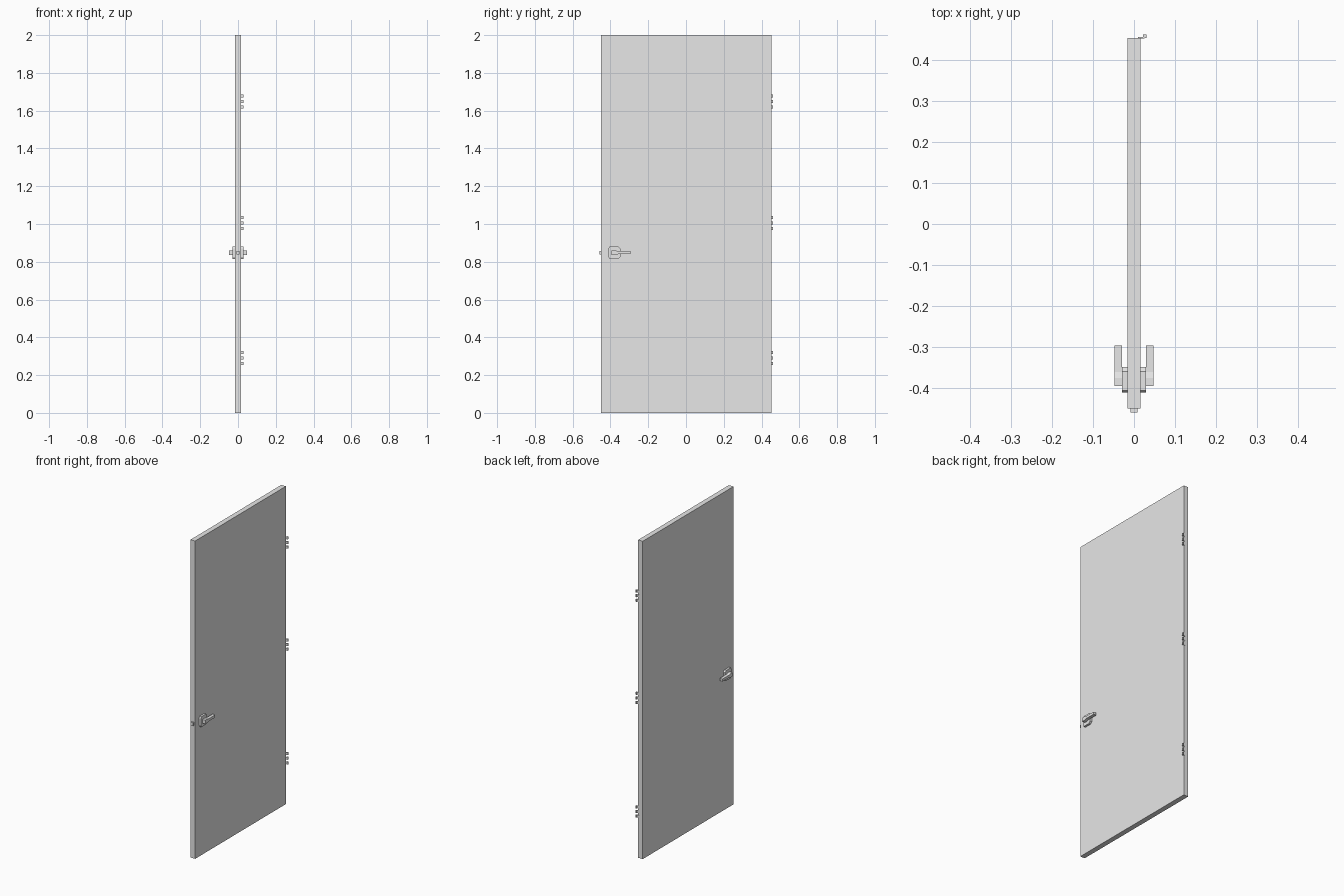
import bpy, bmesh
from mathutils import Vector

cube = bpy.data.objects.get("Cube")
if cube:
    bpy.data.objects.remove(cube)

grey = bpy.data.materials.new("light_grey")
grey.use_nodes = True
grey.diffuse_color = (0.8, 0.8, 0.8, 1)
grey.node_tree.nodes["Principled BSDF"].inputs["Base Color"].default_value = (0.8, 0.8, 0.8, 1)


def finish(name, bm):
    bmesh.ops.recalc_face_normals(bm, faces=bm.faces)
    mesh = bpy.data.meshes.new(name)
    bm.to_mesh(mesh)
    bm.free()
    mesh.materials.append(grey)
    obj = bpy.data.objects.new(name, mesh)
    bpy.context.collection.objects.link(obj)
    return obj


def box(name, x, y, z):
    """Box from its (low, high) range on each axis."""
    bm = bmesh.new()
    bmesh.ops.create_cube(bm, size=1)
    for v in bm.verts:
        v.co = Vector([(a + b) / 2 + c * (b - a) for (a, b), c in zip((x, y, z), v.co)])
    return finish(name, bm)


def plate(name, points, x0, x1):
    """Outline in the y-z plane, extruded along x."""
    bm = bmesh.new()
    face = bm.faces.new([bm.verts.new((x0, y, z)) for y, z in points])
    out = bmesh.ops.extrude_face_region(bm, geom=[face])
    for v in out["geom"]:
        if isinstance(v, bmesh.types.BMVert):
            v.co.x = x1
    return finish(name, bm)


# Door leaf and latch
box("door_leaf", (-0.016, 0.016), (-0.449, 0.453), (0, 2))
box("latch", (-0.008, 0.008), (-0.459, -0.445), (0.838, 0.858))

# Rose outline with clipped corners, and lever with a wider tapered hub
Z = 0.848
RY = -0.379
hw, hh, cut = 0.031, 0.033, 0.011
rose = [(RY - hw, Z - hh + cut), (RY - hw + cut / 2, Z - hh), (RY + hw - cut, Z - hh),
        (RY + hw, Z - hh + cut), (RY + hw, Z + hh - cut), (RY + hw - cut, Z + hh),
        (RY - hw + cut / 2, Z + hh), (RY - hw, Z + hh - cut)]
lever = [(-0.394, Z - 0.012), (-0.375, Z - 0.012), (-0.360, Z - 0.008), (-0.295, Z - 0.008),
         (-0.295, Z + 0.008), (-0.360, Z + 0.008), (-0.375, Z + 0.012), (-0.394, Z + 0.012)]
for side, s in (("left", 1), ("right", -1)):
    plate(side + "_rose", rose, s * 0.015, s * 0.029)
    plate(side + "_lever", lever, s * 0.029, s * 0.048)

# Hinges: thin leaf tabs with three separate knuckles
for label, z in (("top", 1.648), ("middle", 1.005), ("bottom", 0.29)):
    for i in (-1, 0, 1):
        c = z + i * 0.029
        span = (c - 0.008, c + 0.008)
        box(f"{label}_hinge_tab_{i + 2}", (0.010, 0.025), (0.451, 0.455), span)
        box(f"{label}_hinge_knuckle_{i + 2}", (0.022, 0.030), (0.453, 0.461), span)
